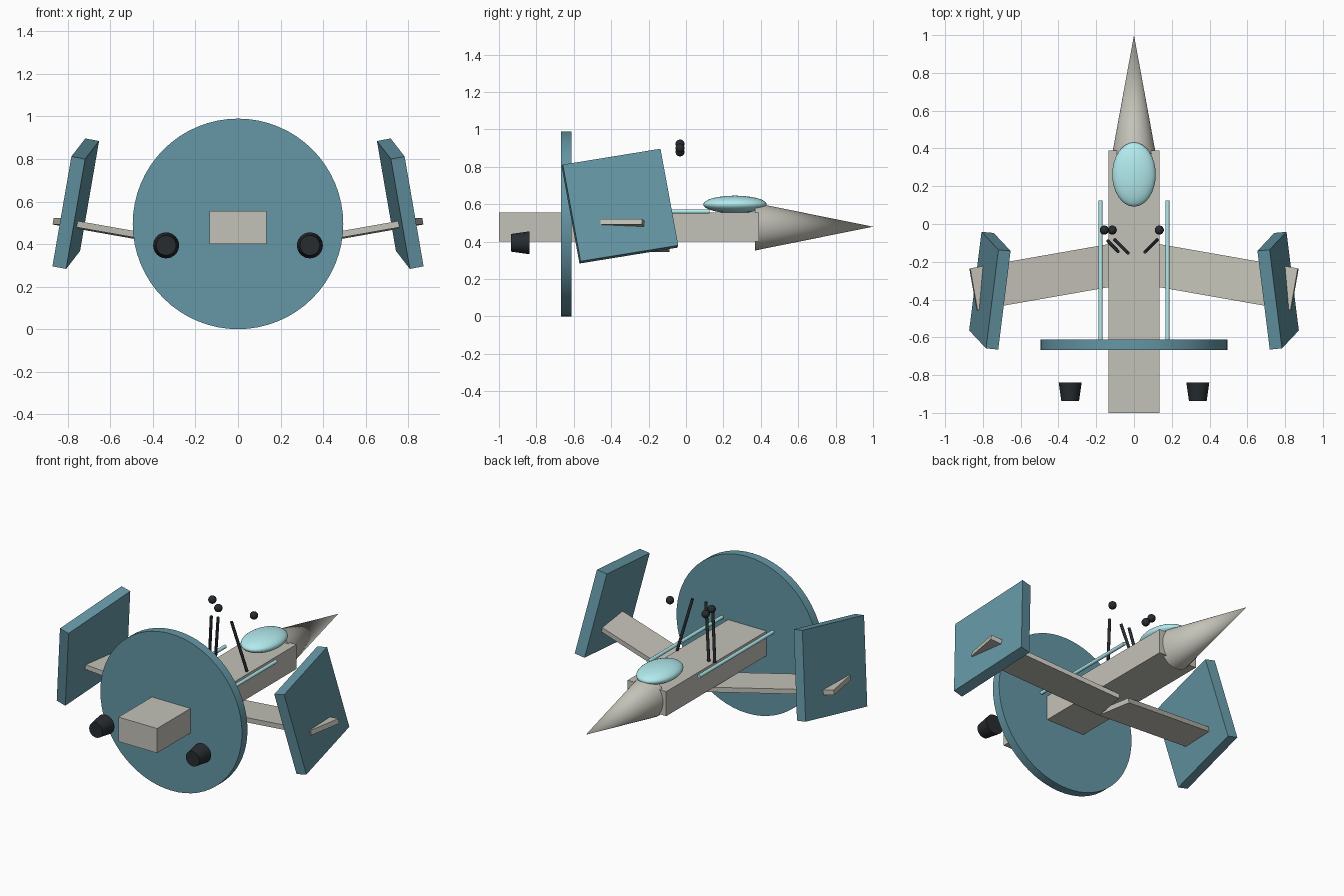
import bpy, math
from mathutils import Vector, Matrix

if "Cube" in bpy.data.objects:
    bpy.data.objects.remove(bpy.data.objects["Cube"])


def material(name, rgb):
    m = bpy.data.materials.new(name)
    m.diffuse_color = (*rgb, 1)
    m.use_nodes = True
    m.node_tree.nodes["Principled BSDF"].inputs["Base Color"].default_value = m.diffuse_color
    return m


HULL = material("hull_grey", (0.55, 0.54, 0.48))
TEAL = material("panel_teal", (0.13, 0.31, 0.38))
GLASS = material("glass_cyan", (0.45, 0.83, 0.86))
DARK = material("dark_metal", (0.02, 0.025, 0.03))


def finish(name, mat, smooth=True):
    ob = bpy.context.object
    ob.name = name
    ob.data.materials.append(mat)
    if smooth:
        bpy.ops.object.shade_smooth_by_angle(angle=math.radians(35))
    return ob


def box(name, center, size, mat, axes=None):
    """Box of given size; axes are three direction vectors for its local x, y, z."""
    bpy.ops.mesh.primitive_cube_add(size=1)
    ob = finish(name, mat, False)
    rot = Matrix(axes).transposed().to_4x4() if axes else Matrix()
    ob.matrix_world = Matrix.Translation(center) @ rot @ Matrix.Diagonal((*size, 1))
    return ob


def rod(name, a, b, r1, r2, mat, sides=32):
    """Round bar or cone from point a (radius r1) to point b (radius r2)."""
    a, b = Vector(a), Vector(b)
    bpy.ops.mesh.primitive_cone_add(vertices=sides, radius1=r1, radius2=r2,
                                    depth=(b - a).length, location=(a + b) / 2)
    bpy.context.object.rotation_euler = (b - a).to_track_quat('Z', 'Y').to_euler()
    return finish(name, mat)


def ball(name, center, radii, mat):
    bpy.ops.mesh.primitive_uv_sphere_add(segments=32, ring_count=16, radius=1, location=center)
    bpy.context.object.scale = radii
    return finish(name, mat)


# fuselage, nose, canopy
box("fuselage", (0, -0.305, 0.478), (0.27, 1.39, 0.155), HULL)
nose = rod("nose_cone", (0, 0.37, 0.48), (0, 1.0, 0.48), 0.127, 0, HULL, 48)
nose.matrix_world = Matrix.Diagonal((0.91, 1, 1, 1)) @ nose.matrix_basis
ball("canopy", (0, 0.262, 0.599), (0.115, 0.17, 0.047), GLASS)

# large round shield
rod("round_shield", (0, -0.667, 0.495), (0, -0.612, 0.495), 0.495, 0.495, TEAL, 64)

# mirrored parts: wings, end panels, rails, engines
for s, side in ((1, "right"), (-1, "left")):
    # wing: swept back and tilted upward by about 10 degrees
    span = Vector((s * 0.97, -0.17, 0.171)).normalized()
    chord = Vector((s * 0.17, 0.985, 0))
    chord = (chord - span * chord.dot(span)).normalized()
    up = span.cross(chord) * s
    tip = Vector((s * 0.85, -0.346, 0.507))
    length = 0.86
    box(side + "_wing", tip - span * length / 2, (length, 0.225, 0.03), HULL,
        (span, chord, up))

    # slanted square end panel
    fwd = Vector((-s * 0.123, 0.98, 0.159)).normalized()
    rise = Vector((-s * 0.167, -0.18, 0.968))
    rise = (rise - fwd * rise.dot(fwd)).normalized()
    out = fwd.cross(rise)
    box(side + "_end_panel", (s * 0.763, -0.353, 0.59), (0.066, 0.533, 0.533), TEAL,
        (out, fwd, rise))

    rod(side + "_rail", (s * 0.177, -0.63, 0.561), (s * 0.177, 0.125, 0.561),
        0.011, 0.011, GLASS, 16)
    rod(side + "_engine", (s * 0.338, -0.936, 0.394), (s * 0.338, -0.838, 0.394),
        0.047, 0.061, DARK)

# antenna masts and floating balls
masts = (((-0.138, -0.09, 0.555), (-0.085, -0.145, 0.88)),
         ((-0.10, -0.085, 0.555), (-0.032, -0.153, 0.888)),
         ((0.122, -0.085, 0.565), (0.058, -0.148, 0.885)))
balls = ((-0.157, 0.922), (-0.115, 0.88), (0.134, 0.90))
for i in range(3):
    rod(f"antenna_mast_{i + 1}", *masts[i], 0.009, 0.009, DARK, 12)
    ball(f"antenna_ball_{i + 1}", (balls[i][0], -0.032, balls[i][1]), (0.024,) * 3, DARK)
